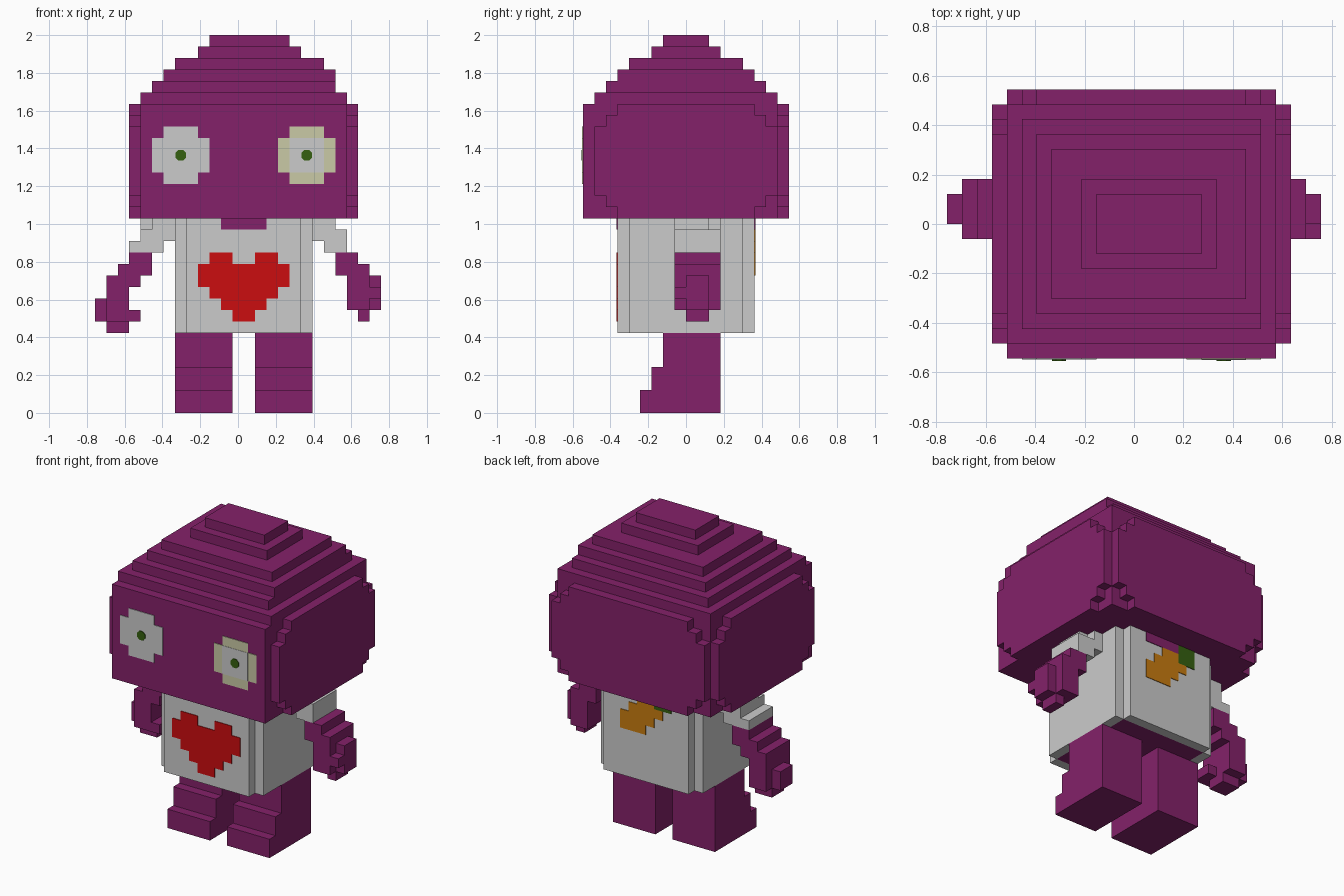
import bpy, bmesh, math
from mathutils import Matrix

if "Cube" in bpy.data.objects:
    bpy.data.objects.remove(bpy.data.objects["Cube"])

V = 2 / 33                      # size of one cube cell
X0, Y0 = -12.5 * V, -9 * V      # grid origin


def material(name, r, g, b):
    m = bpy.data.materials.new(name)
    m.diffuse_color = (r, g, b, 1)
    m.use_nodes = True
    m.node_tree.nodes["Principled BSDF"].inputs["Base Color"].default_value = m.diffuse_color
    return m


PURPLE = material("purple", 0.231, 0.0155, 0.144)
WHITE = material("light grey", 0.60, 0.60, 0.60)
RED = material("red", 0.60, 0.004, 0.005)
CREAM = material("cream", 0.59, 0.59, 0.38)
GREEN = material("green", 0.036, 0.115, 0.005)
ORANGE = material("orange", 0.58, 0.20, 0.005)

# outward direction and corner order of the six cell faces
SIDES = [((1, 0, 0), [(1, 0, 0), (1, 1, 0), (1, 1, 1), (1, 0, 1)]),
         ((-1, 0, 0), [(0, 0, 0), (0, 0, 1), (0, 1, 1), (0, 1, 0)]),
         ((0, 1, 0), [(0, 1, 0), (0, 1, 1), (1, 1, 1), (1, 1, 0)]),
         ((0, -1, 0), [(0, 0, 0), (1, 0, 0), (1, 0, 1), (0, 0, 1)]),
         ((0, 0, 1), [(0, 0, 1), (1, 0, 1), (1, 1, 1), (0, 1, 1)]),
         ((0, 0, -1), [(0, 0, 0), (0, 1, 0), (1, 1, 0), (1, 0, 0)])]


def finish(name, bm, mats):
    me = bpy.data.meshes.new(name)
    bm.to_mesh(me)
    bm.free()
    for m in mats:
        me.materials.append(m)
    ob = bpy.data.objects.new(name, me)
    bpy.context.collection.objects.link(ob)
    return ob


def blocks(name, mats, boxes, ys=None, rule=None):
    """Union of cell boxes (x0, x1, y0, y1, z0, z1), outer skin only."""
    cells = {(i, j, k) for a, b, c, d, e, f in boxes
             for i in range(a, b) for j in range(c, d) for k in range(e, f)}
    bm = bmesh.new()
    verts = {}

    def vert(p):
        if p not in verts:
            y = ys[p[1]] if ys else Y0 + p[1] * V
            verts[p] = bm.verts.new((X0 + p[0] * V, y, p[2] * V))
        return verts[p]

    for c in cells:
        for n, corners in SIDES:
            if tuple(c[a] + n[a] for a in range(3)) in cells:
                continue
            f = bm.faces.new([vert(tuple(c[a] + q[a] for a in range(3))) for q in corners])
            if rule:
                f.material_index = rule(c, n)
    bmesh.ops.dissolve_limit(bm, angle_limit=0.01, verts=bm.verts[:],
                             edges=bm.edges[:], delimit={'MATERIAL'})
    return finish(name, bm, mats)


def plate(name, mat, rows, j, side, thick=0.004):
    """Thin painted shape on the plane y = j; rows are (x0, x1, z0, z1)."""
    y = Y0 + j * V
    ys = sorted((y, y + side * thick))
    return blocks(name, [mat], [(a, b, 0, 1, e, f) for a, b, e, f in rows], ys)


def stepped(a, b):
    """Rows of a head panel with stepped corners, spanning a to b."""
    return [(a + 2, b - 2, 17, 27), (a + 1, b - 1, 18, 26), (a, b, 19, 25)]


# head: core, side panels, back panel, stepped dome
head = [(4, 22, 0, 17, 17, 27)]
for x in (3, 22):
    head += [(x, x + 1, a, b, e, f) for a, b, e, f in stepped(1, 17)]
head += [(a, b, 17, 18, e, f) for a, b, e, f in stepped(4, 22)]
dome = [(4, 22, 1), (5, 21, 2), (6, 21, 3), (7, 20, 4), (9, 18, 6), (10, 17, 7)]
head += [(a, b, c, 18 - c, 27 + n, 28 + n) for n, (a, b, c) in enumerate(dome)]
blocks("head", [PURPLE], head)

# shirt body, open underneath to the purple hips
blocks("shirt", [WHITE, PURPLE], [(7, 19, 4, 14, 7, 17), (8, 18, 3, 15, 7, 17)],
       rule=lambda c, n: int(n[2] < 0 and 8 <= c[0] < 18 and 4 <= c[1] < 14))

# legs with stepped feet
for name, x in (("left_leg", 7), ("right_leg", 14)):
    blocks(name, [PURPLE], [(x, x + 5, 7, 12, 4, 7), (x, x + 5, 6, 12, 2, 4),
                            (x, x + 5, 5, 12, 0, 2)])

# sleeves
blocks("left_sleeve", [WHITE], [(5, 7, 8, 12, 16, 17), (4, 5, 9, 12, 16, 17),
                                (4, 7, 8, 12, 15, 16), (3, 6, 8, 12, 14, 15)])
blocks("right_sleeve", [WHITE], [(19, 20, 8, 12, 16, 17), (20, 21, 8, 11, 16, 17),
                                 (19, 22, 8, 12, 15, 16), (20, 22, 8, 12, 14, 15)])

# arms
blocks("left_arm", [PURPLE], [(3, 5, 8, 12, 13, 14), (2, 5, 8, 12, 12, 13),
                              (1, 4, 8, 12, 11, 12), (1, 3, 8, 12, 8, 11),
                              (0, 1, 9, 11, 8, 10), (2, 3, 8, 12, 8, 10),
                              (3, 4, 8, 10, 8, 9), (1, 3, 9, 11, 7, 8)])
blocks("right_arm", [PURPLE], [(21, 23, 8, 12, 13, 14), (21, 24, 8, 12, 12, 13),
                               (22, 24, 8, 12, 9, 12), (24, 25, 9, 11, 9, 12),
                               (24, 25, 8, 11, 10, 11), (23, 24, 9, 11, 8, 9)])

# eyes
for name, x, mat in (("left_eye", 5, WHITE), ("right_eye", 16, CREAM)):
    plate(name, mat, [(x, x + 5, 21, 24), (x + 1, x + 4, 20, 25)], 0, -1)
    bm = bmesh.new()
    bmesh.ops.create_cone(bm, cap_ends=True, segments=8, radius1=0.031, radius2=0.031, depth=0.008,
                          matrix=Matrix.Translation((X0 + (x + 2.5) * V, Y0 - 0.005, 22.5 * V))
                          @ Matrix.Rotation(math.pi / 2, 4, 'X')
                          @ Matrix.Rotation(math.pi / 8, 4, 'Z'))
    finish(name + "_pupil", bm, [GREEN])
plate("right_eye_inner", WHITE, [(17, 20, 21, 24)], 0, -1, 0.006)

# heart on the chest and neck patches
plate("chest_heart", RED, [(10, 12, 13, 14), (14, 16, 13, 14), (9, 17, 11, 13),
                           (10, 16, 10, 11), (11, 15, 9, 10), (12, 14, 8, 9)], 3, -1)
plate("front_neck", PURPLE, [(11, 15, 16, 17)], 3, -1)
plate("back_neck", PURPLE, [(12, 16, 16, 17)], 15, 1)

# orange shape with green top on the back
plate("back_patch", ORANGE, [(13, 16, 12, 13), (12, 16, 13, 14), (11, 15, 14, 15),
                             (12, 14, 15, 16)], 15, 1)
plate("back_patch_leaf", GREEN, [(10, 12, 15, 17)], 15, 1)
